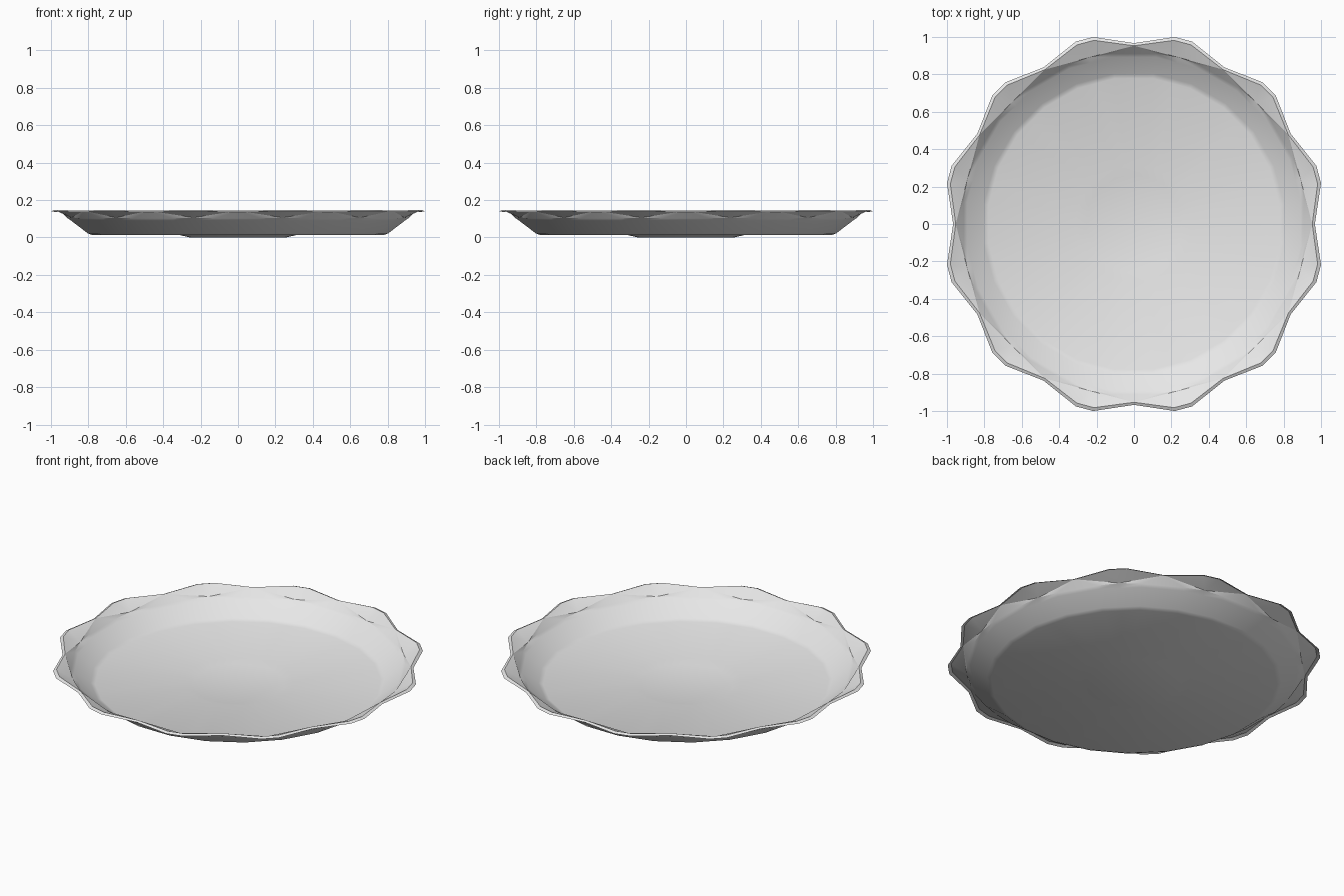
import bpy
import bmesh
from math import radians, sin, cos

cube = bpy.data.objects.get("Cube")
if cube:
    bpy.data.objects.remove(cube, do_unlink=True)

LOBES = 12
STEP = 360 / LOBES

grey = bpy.data.materials.new("light_grey")
grey.use_nodes = True
grey.diffuse_color = (0.8, 0.8, 0.8, 1)
grey.node_tree.nodes["Principled BSDF"].inputs["Base Color"].default_value = (0.8, 0.8, 0.8, 1)

bm = bmesh.new()


def ring(points):
    """Repeat (angle, radius, height) points once per scallop."""
    return [bm.verts.new((r * cos(radians(a + k * STEP)), r * sin(radians(a + k * STEP)), z))
            for k in range(LOBES) for a, r, z in points]


def bridge(low, high):
    n = len(low)
    for i in range(n):
        j = (i + 1) % n
        bm.faces.new((low[i], high[i], high[j], low[j]))


def round_ring(r, z):
    return ring([(-7.5, r, z), (7.5, r, z), (15, r, z)])


def faceted_ring(r, z):
    # third point lies on the chord, giving a 24-sided outline
    return ring([(-7.5, r, z), (7.5, r, z), (15, r * cos(radians(7.5)), z)])


# Recessed centre, floor and sloping wall
rings = [round_ring(0.26, 0.0), round_ring(0.31, 0.012),
         faceted_ring(0.785, 0.012), faceted_ring(0.81, 0.022),
         faceted_ring(0.9, 0.09)]
wall_top = ring([(-7.5, 0.918, 0.102), (7.5, 0.918, 0.102), (15, 0.922, 0.106)])
rings.append(wall_top)
bm.faces.new(rings[0])
for low, high in zip(rings, rings[1:]):
    bridge(low, high)

# Scalloped rim: one notch and two lobe corners per repeat
rim = ring([(0, 0.953, 0.143), (12.3, 1.005, 0.147), (17.7, 1.005, 0.147)])
lip = ring([(0, 0.967, 0.136), (12.3, 1.0235, 0.139), (17.7, 1.0235, 0.139)])

# Triangular facets between the wall and the rim
for k in range(LOBES):
    i = 3 * k
    left, right, lobe = wall_top[i:i + 3]
    notch, a, b = rim[i:i + 3]
    next_notch = rim[(i + 3) % len(rim)]
    next_left = wall_top[(i + 3) % len(wall_top)]
    for tri in ((left, notch, right), (right, notch, lobe), (lobe, notch, a),
                (lobe, a, b), (lobe, b, next_notch), (lobe, next_notch, next_left)):
        bm.faces.new(tri)

# Downturned lip
bridge(rim, lip)

bmesh.ops.recalc_face_normals(bm, faces=bm.faces)
bm.normal_update()
if sum(f.normal.z for f in bm.faces) < 0:
    bmesh.ops.reverse_faces(bm, faces=bm.faces)

mesh = bpy.data.meshes.new("scalloped_plate")
bm.to_mesh(mesh)
bm.free()
mesh.materials.append(grey)
plate = bpy.data.objects.new("scalloped_plate", mesh)
bpy.context.collection.objects.link(plate)

bpy.ops.object.select_all(action='DESELECT')
plate.select_set(True)
bpy.context.view_layer.objects.active = plate
bpy.ops.object.shade_smooth_by_angle(angle=radians(28))
